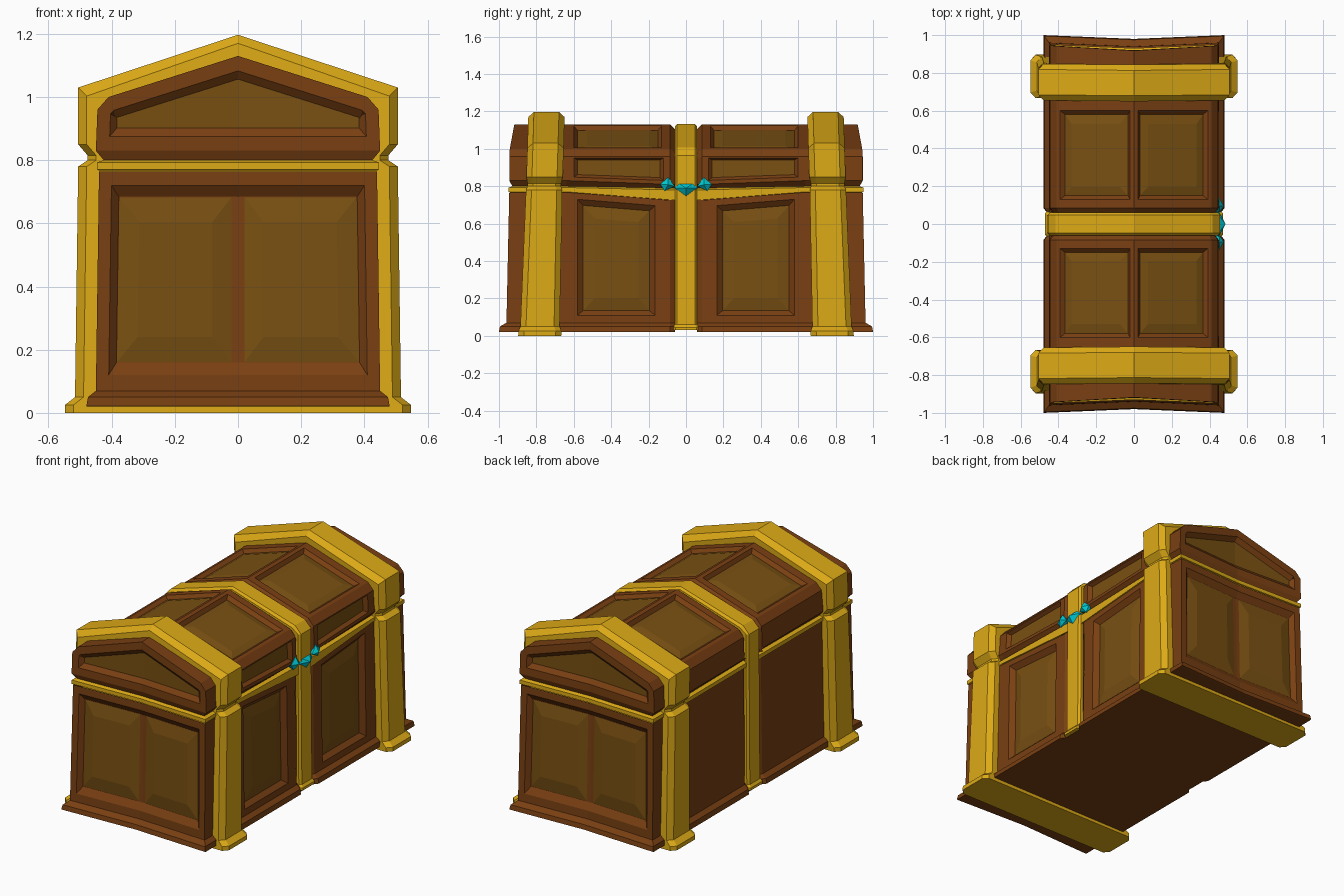
import bpy, bmesh
from mathutils import Vector, geometry

if "Cube" in bpy.data.objects:
    bpy.data.objects.remove(bpy.data.objects["Cube"])


def material(name, rgb):
    m = bpy.data.materials.new(name)
    m.diffuse_color = (*rgb, 1)
    m.use_nodes = True
    m.node_tree.nodes["Principled BSDF"].inputs["Base Color"].default_value = m.diffuse_color
    return m


MATS = [material("wood", (.19, .05, .006)), material("panel_wood", (.19, .08, .006)),
        material("gold", (.72, .40, .008)), material("cyan_gem", (.0, .60, .66))]
WOOD, PANEL, GOLD, GEM = range(4)
BOTH = (1, -1)


def inset(poly, d, depth):
    """Move each edge of a polygon inward by its own distance, then sink it."""
    n, k, out = geometry.normal(poly), len(poly), []
    for i in range(k):
        e0 = (poly[i] - poly[i - 1]).normalized()
        e1 = (poly[(i + 1) % k] - poly[i]).normalized()
        m0, m1 = n.cross(e0), n.cross(e1)
        out.append(poly[i] + e1 * (d[i - 1] / e1.dot(m0)) + e0 * (d[i] / e0.dot(m1)) - n * depth)
    return out


class Part:
    def __init__(self, name):
        self.name, self.bm = name, bmesh.new()

    def face(self, pts, mat, sx, sy):
        for x in sx:
            for y in sy:
                q = [((0 if abs(p[0]) < .003 else p[0]) * x, p[1] * y, p[2]) for p in pts]
                if x * y < 0:
                    q.reverse()
                self.bm.faces.new([self.bm.verts.new(p) for p in q]).material_index = mat

    def panel(self, pts, steps=(), mat=WOOD, sx=BOTH, sy=BOTH):
        """Face with successive inset rings; the last ring is capped."""
        poly = [Vector(p) for p in pts]
        k, cur, prev = len(poly), poly, [0] * len(poly)
        for d, depth, mat in steps:
            nxt = inset(poly, d, depth)
            for i in range(k):
                if prev[i] or d[i]:
                    j = (i + 1) % k
                    self.face([cur[i], cur[j], nxt[j], nxt[i]], mat, sx, sy)
            cur, prev = nxt, d
        self.face(cur, mat, sx, sy)

    def strip(self, a, b, mat=WOOD, sx=BOTH, sy=BOTH):
        for i in range(len(a) - 1):
            self.face([a[i], a[i + 1], b[i + 1], b[i]], mat, sx, sy)

    def done(self):
        bmesh.ops.remove_doubles(self.bm, verts=self.bm.verts, dist=.0005)
        me = bpy.data.meshes.new(self.name)
        self.bm.to_mesh(me)
        self.bm.free()
        for m in MATS:
            me.materials.append(m)
        bpy.context.collection.objects.link(bpy.data.objects.new(self.name, me))


# Lower box: raised end panels, side panels on the right only
body = Part("chest_body")
body.panel([(0, -.94, .07), (.45, -.96, .07), (.44, -.945, .765), (0, -.925, .765)],
           [([.05, .04, .045, 0], 0, WOOD), ([.09, .065, .08, 0], .025, WOOD),
            ([.092, .067, .082, .02], .025, WOOD), ([.17, .13, .16, .08], .012, PANEL)])
side = [(.45, -.64, .07), (.45, -.085, .07), (.44, -.085, .725), (.44, -.64, .77)]
body.panel(side, [([.04, .08, .035, .06], 0, WOOD), ([.065, .11, .065, .09], .025, WOOD),
                  ([.13, .17, .13, .15], .012, PANEL)], sx=(1,))
body.panel([(.45, -.64, .07), (.45, -.085, .07), (.44, -.085, .77), (.44, -.64, .77)], sx=(-1,))
body.panel([(.45, -.96, .07), (.45, -.64, .07), (.44, -.64, .77), (.44, -.945, .765)])
body.panel([(.45, -.085, .07), (.43, -.06, .07), (.43, -.06, .79), (.44, -.085, .77)])

# Skirt and underside
levels = [[(0, -.94 - e, z), (.45 + s, -.96 - e, z), (.45 + s, -.085, z), (.43 + s, -.06, z)]
          for s, e, z in ((.03, .032, .02), (.03, .04, .022), (.025, .035, .05), (0, 0, .07))]
for a, b in zip(levels, levels[1:]):
    body.strip(a, b)
body.panel([(0, 0, .02), (.46, 0, .02)] + levels[0][:0:-1] + [levels[0][0]])
body.done()

# Gabled lid with recessed gable, roof and right side panels
lid = Part("lid")
lid.panel([(0, -.92, .83), (.45, -.945, .83), (.445, -.945, .96), (.41, -.942, 1.0), (0, -.918, 1.13)],
          [([.045, .042, .04, .045, 0], 0, WOOD), ([.072, .065, .06, .07, 0], .022, WOOD),
           ([.074, .067, .062, .072, 0], .022, PANEL)])
lid.panel([(.41, -.64, 1.0), (.41, -.085, 1.0), (0, -.085, 1.13), (0, -.64, 1.13)],
          [([.02, .045, .022, .04], 0, WOOD), ([.04, .065, .04, .06], .02, WOOD),
           ([.08, .11, .08, .11], .01, PANEL)])
lid.panel([(.41, -.942, 1.0), (.41, -.64, 1.0), (0, -.64, 1.13), (0, -.918, 1.13)])
lid.panel([(.445, -.945, .96), (.445, -.085, .96), (.41, -.085, 1.0), (.41, -.942, 1.0)])
lid.panel([(.45, -.64, .83), (.45, -.085, .81), (.445, -.085, .96), (.445, -.64, .96)],
          [([.02, .035, .008, .04], 0, WOOD), ([.035, .055, .02, .06], .02, WOOD),
           ([.037, .057, .022, .062], .02, PANEL)], sx=(1,))
lid.panel([(.45, -.64, .83), (.45, -.085, .83), (.445, -.085, .96), (.445, -.64, .96)], sx=(-1,))
lid.panel([(.45, -.945, .83), (.45, -.64, .83), (.445, -.64, .96), (.445, -.945, .96)])
lid.strip([(.45, -.085, .81), (.445, -.085, .96), (.41, -.085, 1.0), (0, -.085, 1.13)],
          [(.43, -.06, .81), (.425, -.06, .94), (.40, -.06, .98), (0, -.06, 1.105)])

# Shadow gap and gold rim between lid and body; the right side dips to the clasp
rim = Part("gold_rim")
for s, low, mid, high in ((1, .725, .78, .81), (-1, .77, .795, .83)):
    def path(off, z, zc):
        return [(0, -.925 - off, z), (.44 + off, -.943 - off, z), (.44 + off, -.64, z), (.44 + off, -.06, zc)]
    foot, base, top, inner = path(0, .767, low), path(.006, .77, low), path(.006, .793, mid), path(-.015, .80, mid + .01)
    edge = [(0, -.92, .83), (.45, -.945, .83), (.45, -.64, .83), (.45, -.06, high)]
    for a, b in ((foot, base), (base, top), (top, inner)):
        rim.strip(a, b, GOLD, sx=(s,))
    lid.strip(inner, edge, WOOD, sx=(s,))
lid.done()
rim.done()


# Gold bands: solid arches with chamfered edges
def band(name, profile, c0, c1, bevel, flat):
    bm, rings = bmesh.new(), []
    full = [(p, 1) for p in profile] + [(p, -1) for p in reversed(profile) if p[0]]
    for sign, wide in ((-1, 1), (-1, 0), (1, 0), (1, 1)):
        ring = []
        for (x, z, h), s in full:
            cut = bevel * wide
            y = c0 + (c1 - c0) * z / 1.2 + sign * (h if wide else h - flat)
            ring.append(bm.verts.new((s * max(x - cut, 0), y, z - (cut if z > 1 else 0))))
        rings.append(ring)
    for a, b in zip(rings, rings[1:]):
        for i in range(len(a)):
            j = (i + 1) % len(a)
            bm.faces.new((a[i], a[j], b[j], b[i]))
    bm.faces.new(rings[0])
    bm.faces.new(rings[-1])
    bmesh.ops.recalc_face_normals(bm, faces=bm.faces)
    me = bpy.data.meshes.new(name)
    bm.to_mesh(me)
    bm.free()
    me.materials.append(MATS[GOLD])
    bpy.context.collection.objects.link(bpy.data.objects.new(name, me))


end_profile = [(.548, 0, .115), (.548, .025, .115), (.516, .05, .105), (.506, .78, .097), (.476, .8, .09),
               (.476, .815, .09), (.506, .85, .097), (.506, 1.03, .097), (0, 1.197, .097)]
for label, s in (("front", -1), ("back", 1)):
    band(label + "_gold_band", end_profile, .782 * s, .746 * s, .027, .03)
band("middle_gold_band", [(.472, .03, .068), (.472, .045, .068), (.46, .06, .06), (.455, .78, .06),
                          (.455, .965, .06), (.415, 1.008, .06), (0, 1.132, .06)], 0, 0, .012, .012)

# Cyan clasp on the right: a faceted gem and two wings
clasp = Part("gem_clasp")
gem = [(0, .743), (.062, .79), (.04, .815), (-.04, .815), (-.062, .79)]
wing = [(.06, .80), (.115, .775), (.138, .81), (.095, .848)]
for outline, mid, x, sy in ((gem, (0, .79), .485, (1,)), (wing, (.095, .808), .475, BOTH)):
    for i in range(len(outline)):
        (ya, za), (yb, zb) = outline[i], outline[(i + 1) % len(outline)]
        clasp.face([(.452, ya, za), (.452, yb, zb), (x, *mid)], GEM, (1,), sy)
        clasp.face([(.43, ya, za), (.43, yb, zb), (.452, yb, zb), (.452, ya, za)], GEM, (1,), sy)
clasp.done()
